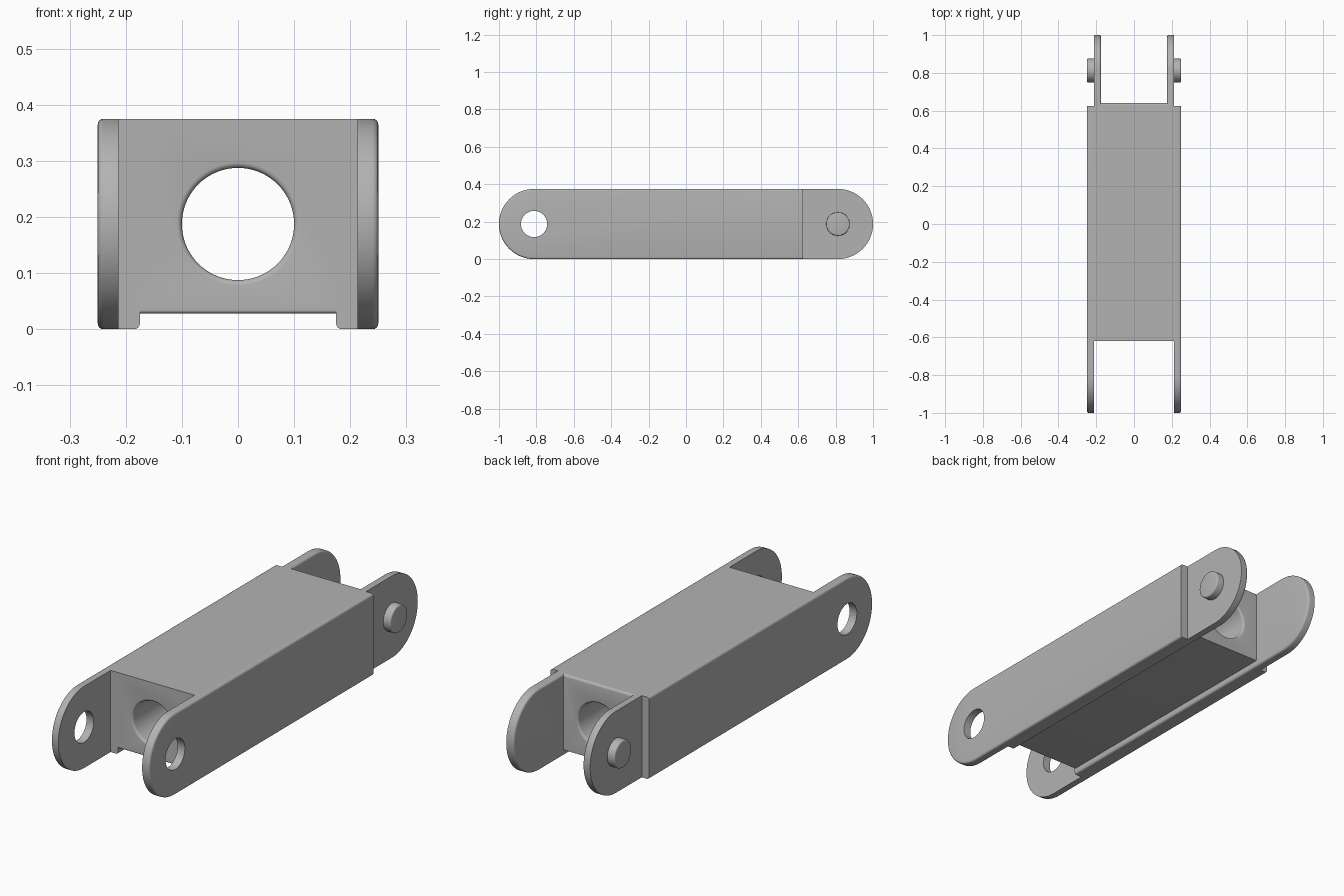
import bpy, bmesh, math
from mathutils import Matrix

cube = bpy.data.objects.get("Cube")
if cube:
    bpy.data.objects.remove(cube, do_unlink=True)

H = 0.375                 # height of the link
R = H / 2                 # radius of the rounded lugs
PIVOT = 1 - R             # distance of each pivot from the middle
FRONT, BACK = -0.62, 0.625
INNER, MID, OUTER = 0.175, 0.213, 0.25

steel = bpy.data.materials.new("grey_steel")
steel.use_nodes = True
steel.diffuse_color = (0.45, 0.45, 0.45, 1)
steel.node_tree.nodes["Principled BSDF"].inputs["Base Color"].default_value = (0.45, 0.45, 0.45, 1)


def finish(bm, name):
    bmesh.ops.recalc_face_normals(bm, faces=bm.faces)
    mesh = bpy.data.meshes.new(name)
    bm.to_mesh(mesh)
    bm.free()
    mesh.materials.append(steel)
    obj = bpy.data.objects.new(name, mesh)
    bpy.context.collection.objects.link(obj)
    return obj


def round_edges(bm, test, width):
    edges = [e for e in bm.edges if test(e)]
    bmesh.ops.bevel(bm, geom=edges, offset=width, segments=4, profile=0.5, affect='EDGES')


def plate(name, side, x0, x1, tip, end, round_x):
    """Side plate with one rounded end at y sign tip and one flat end."""
    bm = bmesh.new()
    pts = [(end, 0)]
    for i in range(41):
        a = -math.pi / 2 + math.pi * i / 40
        pts.append((tip * (PIVOT + R * math.cos(a)), R + R * math.sin(a)))
    pts.append((end, H))
    face = bm.faces.new([bm.verts.new((side * x0, y, z)) for y, z in pts])
    ext = bmesh.ops.extrude_face_region(bm, geom=[face])
    moved = [v for v in ext["geom"] if isinstance(v, bmesh.types.BMVert)]
    bmesh.ops.translate(bm, verts=moved, vec=(side * (x1 - x0), 0, 0))

    def on_rim(e):
        a, b = (v.co for v in e.verts)
        on_side = all(abs(abs(c.x) - round_x) < 1e-5 for c in (a, b))
        flat_end = all(abs(c.y - end) < 1e-5 for c in (a, b))
        return on_side and not flat_end
    round_edges(bm, on_rim, 0.01)
    return finish(bm, name)


def rod(name, axis, centre, radius, length, segs=64):
    bm = bmesh.new()
    turn = Matrix.Rotation(math.pi / 2, 4, 'Y' if axis == 'x' else 'X')
    bmesh.ops.create_cone(bm, cap_ends=True, segments=segs, radius1=radius, radius2=radius,
                          depth=length, matrix=Matrix.Translation(centre) @ turn)
    return bm


def combine(base, tool, operation):
    mod = base.modifiers.new(operation.title(), 'BOOLEAN')
    mod.operation, mod.object, mod.solver = operation, tool, 'EXACT'
    bpy.context.view_layer.objects.active = base
    bpy.ops.object.modifier_apply(modifier=mod.name)
    bpy.data.objects.remove(tool, do_unlink=True)


# Core block, raised above the two bottom rails
bm = bmesh.new()
half, low, back = INNER + 0.02, 0.028, 0.64
bmesh.ops.create_cube(bm, size=1)
for v in bm.verts:
    v.co = (v.co.x * 2 * half, back if v.co.y > 0 else FRONT, H if v.co.z > 0 else low)
round_edges(bm, lambda e: all(v.co.y > 0 and v.co.z > R for v in e.verts), 0.012)
round_edges(bm, lambda e: all(v.co.y < 0 and v.co.z < R for v in e.verts), 0.006)
body = finish(bm, "link_body")

# Round bore with softened mouths
bm = bmesh.new()
r, f = 0.1, 0.01
outline = [(0, FRONT - 0.02), (r + f, FRONT - 0.02)]
arc = [math.pi / 2 * i / 5 for i in range(6)]
outline += [(r + f - f * math.sin(a), FRONT + f - f * math.cos(a)) for a in arc]
outline += [(r + f - f * math.cos(a), back - f + f * math.sin(a)) for a in arc]
outline += [(r + f, back + 0.02), (0, back + 0.02)]
verts = [bm.verts.new((x, y, R)) for x, y in outline]
edges = [bm.edges.new(pair) for pair in zip(verts, verts[1:])]
bmesh.ops.spin(bm, geom=verts + edges, cent=(0, 0, R), axis=(0, 1, 0), angle=2 * math.pi, steps=64)
bmesh.ops.remove_doubles(bm, verts=bm.verts, dist=1e-5)
combine(body, finish(bm, "bore_cutter"), 'DIFFERENCE')

# Inner plates carry the back lugs, outer plates the front lugs
for side in (1, -1):
    combine(body, plate("inner_plate", side, INNER, MID, 1, FRONT, INNER), 'UNION')
for side in (1, -1):
    combine(body, plate("outer_plate", side, MID, OUTER, -1, BACK, OUTER), 'UNION')

# Pivot holes through the front lugs
cutter = finish(rod("pivot_cutter", 'x', (0, -PIVOT, R), 0.07, 0.7), "pivot_cutter")
combine(body, cutter, 'DIFFERENCE')
parts = [body]

# Pivot pins on the back lugs
for side, word in ((1, "left"), (-1, "right")):
    start = MID - 0.01
    bm = rod("pin", 'x', (side * (start + OUTER) / 2, PIVOT, R), 0.063, OUTER - start, 48)
    round_edges(bm, lambda e: all(abs(v.co.x) > OUTER - 1e-4 for v in e.verts), 0.007)
    parts.append(finish(bm, word + "_pivot_pin"))

bpy.ops.object.select_all(action='DESELECT')
for obj in parts:
    obj.select_set(True)
bpy.context.view_layer.objects.active = body
bpy.ops.object.shade_smooth_by_angle(angle=math.radians(30))
